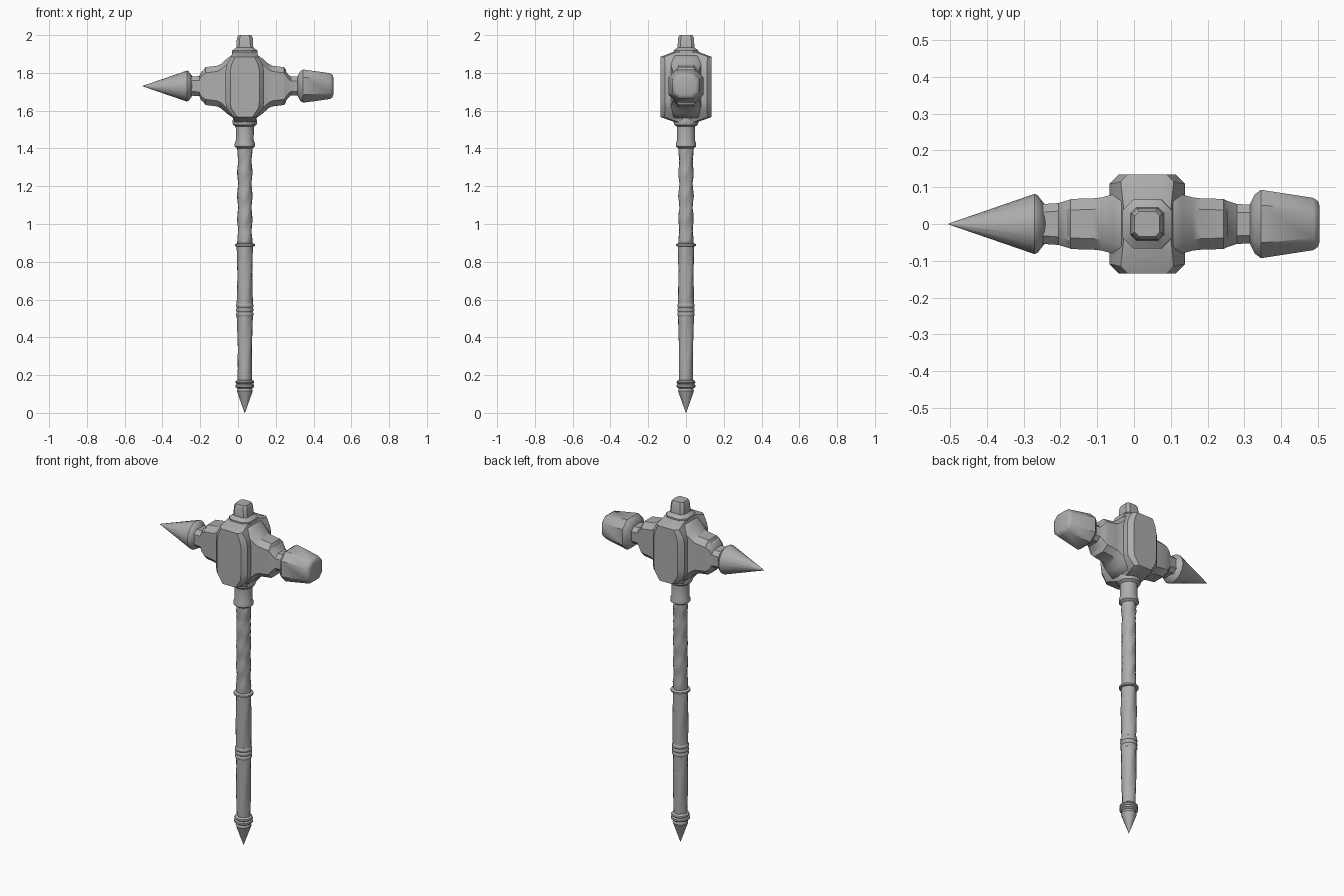
import bpy, bmesh, math
from mathutils import Vector

default = bpy.data.objects.get("Cube")
if default:
    bpy.data.objects.remove(default, do_unlink=True)

steel = bpy.data.materials.new("grey_steel")
steel.use_nodes = True
COLOUR = (0.42, 0.42, 0.42, 1)
steel.diffuse_color = COLOUR
steel.node_tree.nodes["Principled BSDF"].inputs["Base Color"].default_value = COLOUR

SHAFT_X = 0.036
HEAD_Z = 1.73


def chamfered(a, b, c):
    """Eight corner points of a chamfered rectangle with half sizes a and b."""
    return [(a, c - b), (a, b - c), (a - c, b), (c - a, b),
            (-a, b - c), (-a, c - b), (c - a, -b), (a - c, -b)]


def ring(r, n=12, turn=0.0, flat=0.0):
    """Round section; flat squares it off a little, turn rotates it."""
    pts = []
    for i in range(n):
        t = 2 * math.pi * i / n
        rad = r * (1 - flat * (1 - math.cos(4 * t)) / 2)
        pts.append((rad * math.cos(t + turn), rad * math.sin(t + turn)))
    return pts


def loft(name, sections, place, angle=35):
    """Skin a list of (position, points) sections and cap both ends."""
    bm = bmesh.new()
    loops = [[bm.verts.new(place(p, u, v)) for u, v in pts] for p, pts in sections]
    for low, high in zip(loops, loops[1:]):
        n = len(low)
        for i in range(n):
            bm.faces.new((low[i], low[(i + 1) % n], high[(i + 1) % n], high[i]))
    bm.faces.new(loops[0][::-1])
    bm.faces.new(loops[-1])
    bmesh.ops.recalc_face_normals(bm, faces=bm.faces)
    mesh = bpy.data.meshes.new(name)
    bm.to_mesh(mesh)
    bm.free()
    mesh.materials.append(steel)
    obj = bpy.data.objects.new(name, mesh)
    bpy.context.collection.objects.link(obj)
    bpy.ops.object.select_all(action='DESELECT')
    obj.select_set(True)
    bpy.context.view_layer.objects.active = obj
    bpy.ops.object.shade_smooth_by_angle(angle=math.radians(angle))
    return obj


def upright(p, u, v):
    return Vector((SHAFT_X + u, v, p))


def sideways(p, u, v):
    return Vector((p, u, HEAD_Z + v))


def turned(name, profile):
    return loft(name, [(z, ring(r)) for z, r in profile], upright)


def grip(name, z0, z1, r0, r1, turns, wobble, steps=20):
    """Twisted, slightly squared length of the handle."""
    sections = []
    for i in range(steps + 1):
        t = i / steps
        r = r0 + (r1 - r0) * t + wobble * math.sin(t * math.pi * 9)
        sections.append((z0 + (z1 - z0) * t, ring(r, 16, turns * 2 * math.pi * t, 0.08)))
    return loft(name, sections, upright, 50)


# Handle, from the foot upwards
turned("foot_spike", [(0, 0.001), (0.115, 0.042), (0.135, 0.036)])
turned("foot_collar", [(0.13, 0.04), (0.137, 0.05), (0.147, 0.05), (0.153, 0.043),
                       (0.16, 0.05), (0.168, 0.048), (0.175, 0.038)])
grip("lower_grip", 0.17, 0.52, 0.038, 0.043, 0.25, 0)
for i in range(3):
    z = 0.522 + i * 0.023
    turned(f"middle_ring_{i + 1}", [(z - 0.012, 0.041), (z - 0.005, 0.046),
                                    (z + 0.005, 0.046), (z + 0.012, 0.041)])
grip("upper_grip", 0.57, 0.885, 0.043, 0.043, 0.25, 0)
turned("grip_ring", [(0.88, 0.042), (0.884, 0.053), (0.893, 0.053), (0.899, 0.04)])
grip("wrapped_shaft", 0.89, 1.41, 0.04, 0.04, 1.0, 0.0015, 36)
turned("neck_collar", [(1.4, 0.04), (1.41, 0.054), (1.425, 0.054), (1.445, 0.047),
                       (1.515, 0.048), (1.525, 0.062), (1.54, 0.066), (1.56, 0.062)])

# Head block, deep from front to back
loft("head_block", [(z, chamfered(a, b, c)) for z, a, b, c in [
    (1.54, 0.055, 0.06, 0.02), (1.566, 0.06, 0.135, 0.02),
    (1.615, 0.098, 0.135, 0.025), (1.65, 0.102, 0.135, 0.025),
    (1.81, 0.102, 0.135, 0.025), (1.845, 0.095, 0.135, 0.025),
    (1.885, 0.072, 0.135, 0.02), (1.91, 0.065, 0.07, 0.02)]], upright)

# Core flaring out of the block into both arms
flare = [(0.218, 0.085, 0.062), (0.208, 0.1, 0.068), (0.145, 0.108, 0.07),
         (0.125, 0.118, 0.072), (0.095, 0.145, 0.08), (0.06, 0.17, 0.09)]
sections = [(SHAFT_X - x, chamfered(b, h, 0.03)) for x, h, b in flare]
sections += [(SHAFT_X + x, chamfered(b, h, 0.03)) for x, h, b in reversed(flare)]
loft("head_core", sections, sideways, 40)

# Stepped top cap
loft("top_cap", [(z, chamfered(a, a, c)) for z, a, c in [
    (1.89, 0.068, 0.03), (1.918, 0.067, 0.03), (1.934, 0.045, 0.015),
    (1.985, 0.042, 0.015), (2.0, 0.034, 0.012)]], upright)

# Spike on the right arm
loft("spike_neck", [(x, chamfered(a, b, 0.022)) for x, a, b in [
    (-0.25, 0.054, 0.05), (-0.205, 0.057, 0.053), (-0.195, 0.06, 0.075),
    (-0.175, 0.066, 0.09)]], sideways)
loft("spike", [(x, ring(r, 16)) for x, r in [
    (-0.505, 0.001), (-0.27, 0.082), (-0.262, 0.078), (-0.24, 0.05)]], sideways, 40)

# Hammer on the left arm
loft("hammer_neck", [(x, chamfered(a, b, 0.022)) for x, a, b in [
    (0.245, 0.066, 0.09), (0.268, 0.058, 0.06), (0.28, 0.054, 0.05),
    (0.325, 0.053, 0.05)]], sideways)
loft("hammer", [(x, chamfered(a, b, c)) for x, a, b, c in [
    (0.315, 0.053, 0.05, 0.025), (0.328, 0.08, 0.077, 0.035),
    (0.345, 0.093, 0.088, 0.042), (0.488, 0.071, 0.068, 0.032),
    (0.5, 0.062, 0.06, 0.028), (0.505, 0.048, 0.046, 0.022)]], sideways, 40)
